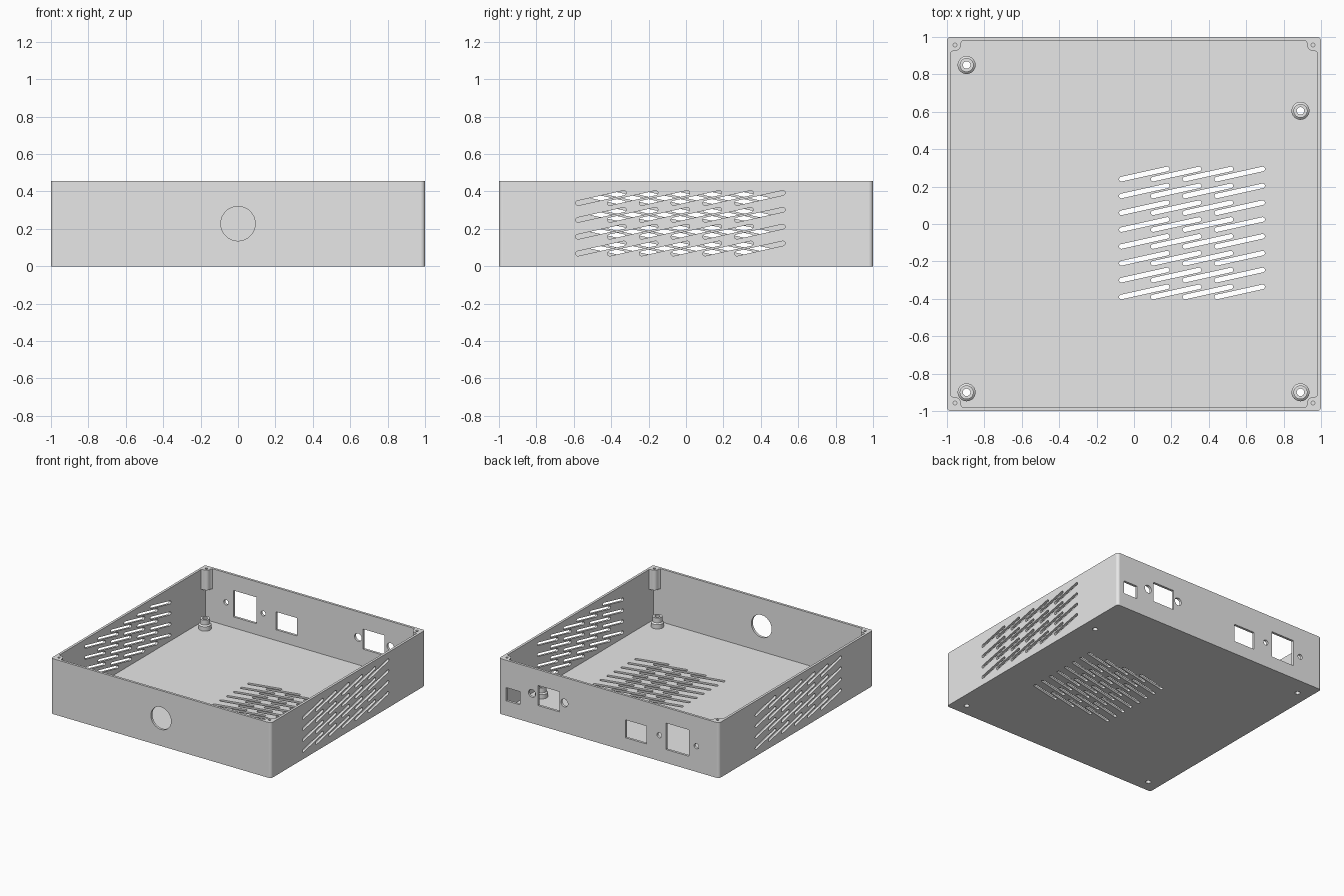
import bpy, bmesh
from math import radians, cos, sin, pi, hypot, atan2
from mathutils import Matrix, Vector

cube = bpy.data.objects.get("Cube")
if cube:
    bpy.data.objects.remove(cube, do_unlink=True)

HEIGHT, WALL, FLOOR = 0.455, 0.02, 0.02

grey = bpy.data.materials.new("plain_grey")
grey.use_nodes = True
grey.diffuse_color = (0.8, 0.8, 0.8, 1)
grey.node_tree.nodes["Principled BSDF"].inputs["Base Color"].default_value = (0.8, 0.8, 0.8, 1)


def make_object(name, bm):
    bmesh.ops.recalc_face_normals(bm, faces=bm.faces)
    mesh = bpy.data.meshes.new(name)
    bm.to_mesh(mesh)
    bm.free()
    mesh.materials.append(grey)
    obj = bpy.data.objects.new(name, mesh)
    bpy.context.collection.objects.link(obj)
    return obj


def prism(bm, outline, low, high, frame=Matrix()):
    """Extrude a flat outline between two local heights."""
    bottom = [bm.verts.new(frame @ Vector((x, y, low))) for x, y in outline]
    top = [bm.verts.new(frame @ Vector((x, y, high))) for x, y in outline]
    bm.faces.new(bottom[::-1])
    bm.faces.new(top)
    for i in range(len(outline)):
        j = (i + 1) % len(outline)
        bm.faces.new((bottom[i], bottom[j], top[j], top[i]))


def rect(x0, x1, y0, y1):
    return [(x0, y0), (x1, y0), (x1, y1), (x0, y1)]


def arc(cx, cy, r, start, end, steps):
    angles = [radians(start + (end - start) * i / steps) for i in range(steps + 1)]
    return [(cx + r * cos(a), cy + r * sin(a)) for a in angles]


def circle(cx, cy, r, sides=32):
    return arc(cx, cy, r, 0, 360, sides)[:-1]


def slot(cx, cy, length=0.276, angle=12.5, r=0.0125):
    dx = cos(radians(angle)) * (length / 2 - r)
    dy = sin(radians(angle)) * (length / 2 - r)
    return (arc(cx + dx, cy + dy, r, angle - 90, angle + 90, 8)
            + arc(cx - dx, cy - dy, r, angle + 90, angle + 270, 8))


def rounded_square(half, r):
    c = half - r
    points = []
    for i, (sx, sy) in enumerate([(1, 1), (-1, 1), (-1, -1), (1, -1)]):
        points += arc(sx * c, sy * c, r, i * 90, i * 90 + 90, 8)
    return points


def cut(obj, bm):
    cutter = make_object("cutter", bm)
    cutter.hide_render = True
    mod = obj.modifiers.new("cut", 'BOOLEAN')
    mod.operation, mod.solver, mod.object = 'DIFFERENCE', 'EXACT', cutter
    bpy.context.view_layer.objects.active = obj
    bpy.ops.object.modifier_apply(modifier=mod.name)
    bpy.data.objects.remove(cutter, do_unlink=True)


def wall_frame(turn):
    """Local x runs along the wall, y runs up, z points outward."""
    return Matrix.Rotation(radians(turn), 4, 'Z') @ Matrix.Rotation(radians(90), 4, 'X')


# Open tray with rounded vertical corners
bm = bmesh.new()
prism(bm, rounded_square(1, 0.022), 0, HEIGHT)
tray = make_object("enclosure_tray", bm)
bm = bmesh.new()
inner = 1 - WALL
prism(bm, rect(-inner, inner, -inner, inner), FLOOR, HEIGHT + 0.1)
cut(tray, bm)

# All openings are gathered into one cutter
bm = bmesh.new()


def wall_hole(outline, turn):
    prism(bm, outline, 0.95, 1.05, wall_frame(turn))


# Round hole in the front wall
wall_hole(circle(0, 0.228, 0.092, 48), 0)

# Sloped vents in both side walls
for turn, middle in ((90, -0.03), (270, 0.03)):
    for column in range(6):
        for row in range(4):
            wall_hole(slot(middle + (column - 2.5) * 0.17, 0.095 + row * 0.09), turn)

# Connector cutouts and screw holes in the back wall
for x0, x1, z0, z1 in ((0.81, 0.935, 0.122, 0.23), (0.45, 0.645, 0.16, 0.325),
                       (-0.342, -0.148, 0.108, 0.255), (-0.728, -0.52, 0.11, 0.327)):
    wall_hole(rect(-x1, -x0, z0, z1), 180)
for x, z, r in ((0.70, 0.245, 0.032), (0.405, 0.245, 0.032),
                (-0.457, 0.211, 0.021), (-0.795, 0.211, 0.021)):
    wall_hole(circle(-x, z, r), 180)

# Sloped vents in the floor
for column in range(4):
    for row in range(8):
        prism(bm, slot(0.055 + column * 0.17, 0.267 - row * 0.09), -0.05, 0.05)

# Screw holes under the standoffs
STANDOFFS = [(-0.895, 0.85), (0.89, 0.605), (-0.895, -0.9), (0.89, -0.9)]
for x, y in STANDOFFS:
    prism(bm, circle(x, y, 0.02), -0.05, 0.05)
cut(tray, bm)

# Hollow stepped standoffs on the floor
PROFILE = [(0.02, 0), (0.048, 0), (0.048, 0.035), (0.037, 0.045), (0.037, 0.085), (0.02, 0.085)]
for index, (x, y) in enumerate(STANDOFFS):
    bm = bmesh.new()
    verts = [bm.verts.new((r, 0, z)) for r, z in PROFILE]
    edges = [bm.edges.new((verts[i - 1], verts[i])) for i in range(len(verts))]
    bmesh.ops.spin(bm, geom=verts + edges, cent=(0, 0, 0), axis=(0, 0, 1),
                   angle=2 * pi, steps=32, use_merge=True)
    bmesh.ops.remove_doubles(bm, verts=bm.verts, dist=0.0001)
    standoff = make_object(f"standoff_{index + 1}", bm)
    standoff.location = (x, y, FLOOR)
    bpy.ops.object.select_all(action='DESELECT')
    standoff.select_set(True)
    bpy.context.view_layer.objects.active = standoff
    bpy.ops.object.shade_smooth_by_angle(angle=radians(30))

# Lid screw posts in the four upper corners, flared into the walls
for name, sx, sy in (("front_left", 1, -1), ("front_right", -1, -1),
                     ("back_left", 1, 1), ("back_right", -1, 1)):
    outline = ([(inner, inner), (0.918, inner), (0.926, 0.965)]
               + arc(0.957, 0.957, 0.031, 180, 270, 8)
               + [(0.965, 0.926), (inner, 0.918)])
    bm = bmesh.new()
    prism(bm, [(sx * x, sy * y) for x, y in outline], HEIGHT - 0.165, HEIGHT)
    post = make_object(name + "_lid_post", bm)
    bm = bmesh.new()
    prism(bm, circle(sx * 0.957, sy * 0.957, 0.01, 20), HEIGHT - 0.13, HEIGHT + 0.1)
    cut(post, bm)
